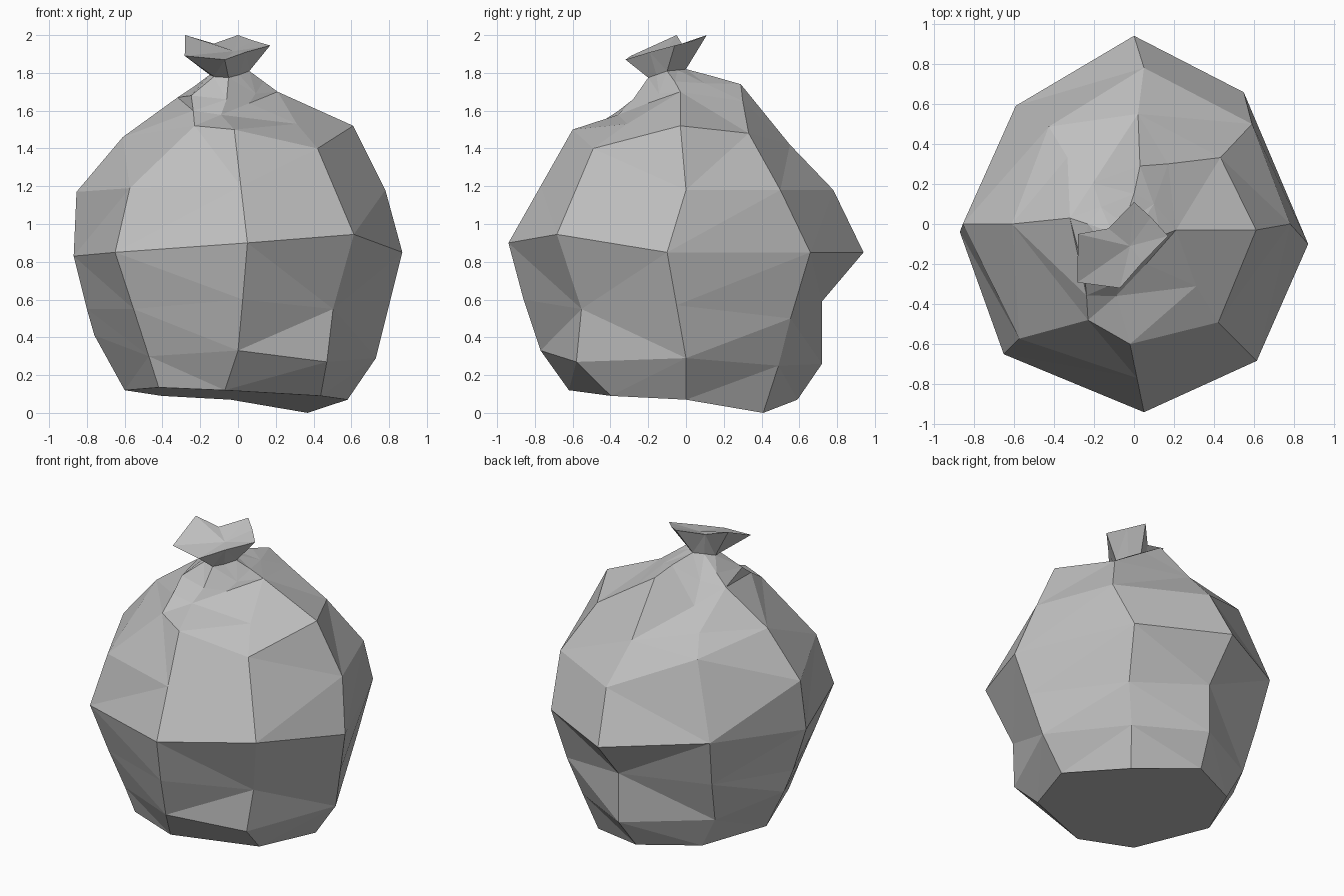
import bpy, bmesh
from math import cos, sin, tau

cube = bpy.data.objects.get("Cube")
if cube:
    bpy.data.objects.remove(cube, do_unlink=True)

# Corners of every loop, counted from the +x side towards the back
RIGHT, BACK_RIGHT, BACK, BACK_LEFT, LEFT, FRONT_LEFT, FRONT, FRONT_RIGHT = range(8)
SIDES = 8
KNOT = (-0.05, -0.10)


def flat_material(name, rgb):
    mat = bpy.data.materials.new(name)
    mat.use_nodes = True
    mat.diffuse_color = (*rgb, 1)
    shader = mat.node_tree.nodes["Principled BSDF"]
    shader.inputs["Base Color"].default_value = (*rgb, 1)
    shader.inputs["Roughness"].default_value = 0.8
    return mat


def add_ring(bm, radii, heights, folds={}, centre=(0, 0)):
    """One loop of corners; folds pull single corners sideways."""
    corners = []
    for i, (radius, height) in enumerate(zip(radii, heights)):
        angle = tau * i / SIDES
        dx, dy = folds.get(i, (0, 0))
        position = (centre[0] + radius * cos(angle) + dx,
                    centre[1] + radius * sin(angle) + dy, height)
        corners.append(bm.verts.new(position))
    return corners


def bridge(bm, lower, upper):
    for i in range(SIDES):
        j = (i + 1) % SIDES
        bm.faces.new((lower[i], lower[j], upper[j], upper[i]))


def finish(bm, name, material):
    quads = [f for f in bm.faces if len(f.verts) == 4]
    bmesh.ops.triangulate(bm, faces=quads, quad_method='BEAUTY')
    mesh = bpy.data.meshes.new(name)
    bm.to_mesh(mesh)
    bm.free()
    mesh.materials.append(material)
    obj = bpy.data.objects.new(name, mesh)
    bpy.context.collection.objects.link(obj)


plastic = flat_material("light grey plastic", (0.52, 0.52, 0.52))

# Loops of the crumpled sack, from the floor to the tie
body = bmesh.new()
base = add_ring(body, (.58, .55, .59, .57, .60, .65, .62, .59),
                (.07, 0, .07, .09, .12, .135, .12, .09),
                {BACK_RIGHT: (-.02, .02), BACK: (-.04, 0), FRONT_LEFT: (.04, -.04),
                 FRONT: (-.07, 0), FRONT_RIGHT: (.02, .02)})
low_bulge = add_ring(body, (.73, .65, .72, .67, .76, .71, .77, .75),
                     (.29, .25, .26, .30, .41, .30, .33, .27),
                     {BACK_RIGHT: (-.03, .03), BACK_LEFT: (-.04, -.05), LEFT: (0, .04),
                      FRONT_LEFT: (.03, -.03), FRONT_RIGHT: (-.06, -.05)})
high_bulge = add_ring(body, (.80, .74, .72, .75, .80, .81, .86, .74),
                      (.57, .50, .59, .58, .55, .55, .60, .55),
                      {RIGHT: (0, -.05), BACK_RIGHT: (-.02, .03), BACK_LEFT: (-.02, -.02),
                       FRONT_LEFT: (.02, -.02), FRONT: (.025, 0), FRONT_RIGHT: (-.02, -.03)})
belly = add_ring(body, (.87, .86, .94, .835, .87, .92, .94, .91),
                 (.85, .85, .85, .90, .83, .85, .90, .945),
                 {RIGHT: (0, -.10), BACK_RIGHT: (-.06, .05), LEFT: (0, -.04),
                  FRONT: (.05, 0), FRONT_RIGHT: (-.03, -.04)})
chest = add_ring(body, (.78, .77, .78, .645, .855, .81, .77, .645),
                 (1.18, 1.18, 1.18, 1.385, 1.17, 1.19, 1.20, 1.40),
                 {BACK_RIGHT: (.045, -.045), BACK: (.05, 0), BACK_LEFT: (.03, .03),
                  FRONT: (.015, 0), FRONT_RIGHT: (-.035, -.035)})
shoulder = add_ring(body, (.61, .54, .55, .47, .61, .53, .60, .44),
                    (1.52, 1.48, 1.42, 1.48, 1.46, 1.52, 1.50, 1.53),
                    {RIGHT: (0, -.03), BACK_RIGHT: (.05, -.05), BACK: (.02, 0),
                     FRONT_LEFT: (.145, -.105), FRONT: (-.02, 0)})
# The front of the collar follows the slanting crease
collar = add_ring(body, (.21, .34, .29, .29, .32, .42, .36, .18),
                  (1.70, 1.65, 1.74, 1.58, 1.67, 1.60, 1.578, 1.64),
                  {RIGHT: (0, -.03), BACK_RIGHT: (-.07, .06), BACK: (.03, 0),
                   LEFT: (0, .03), FRONT_LEFT: (.06, -.06), FRONT: (-.09, 0),
                   FRONT_RIGHT: (-.067, -.073)})
gather = add_ring(body, (.135, .14, .15, .19, .23, .35, .28, .16),
                  (1.755, 1.745, 1.78, 1.695, 1.73, 1.68, 1.66, 1.69),
                  {RIGHT: (0, -.06), BACK_LEFT: (-.03, -.05), FRONT: (-.06, 0),
                   FRONT_RIGHT: (-.02, -.03)})
TIE = ((.11, .08, .10, .08, .10, .11, .10, .08),
       (1.81, 1.815, 1.82, 1.81, 1.79, 1.78, 1.775, 1.79))
tie = add_ring(body, *TIE, centre=KNOT)

loops = [base, low_bulge, high_bulge, belly, chest, shoulder, collar, gather, tie]
for lower, upper in zip(loops, loops[1:]):
    bridge(body, lower, upper)
body.faces.new(base[::-1])
finish(body, "bag_body", plastic)

# Flared, gathered mouth above the tie, closed by a shallow funnel
mouth = bmesh.new()
neck = add_ring(mouth, *TIE, centre=KNOT)
rim = add_ring(mouth, (.22, .19, .21, .11, .23, .30, .22, .13),
               (1.945, 1.97, 2, 1.955, 2, 1.89, 1.87, 1.91),
               {RIGHT: (0, .04), BACK: (.05, 0), LEFT: (0, .05),
                FRONT_LEFT: (-.02, .02), FRONT: (-.02, 0)}, KNOT)
bridge(mouth, neck, rim)
pit = mouth.verts.new((-.02, -.11, 1.915))
for i in range(SIDES):
    mouth.faces.new((rim[i], rim[(i + 1) % SIDES], pit))
finish(mouth, "bag_mouth", plastic)
